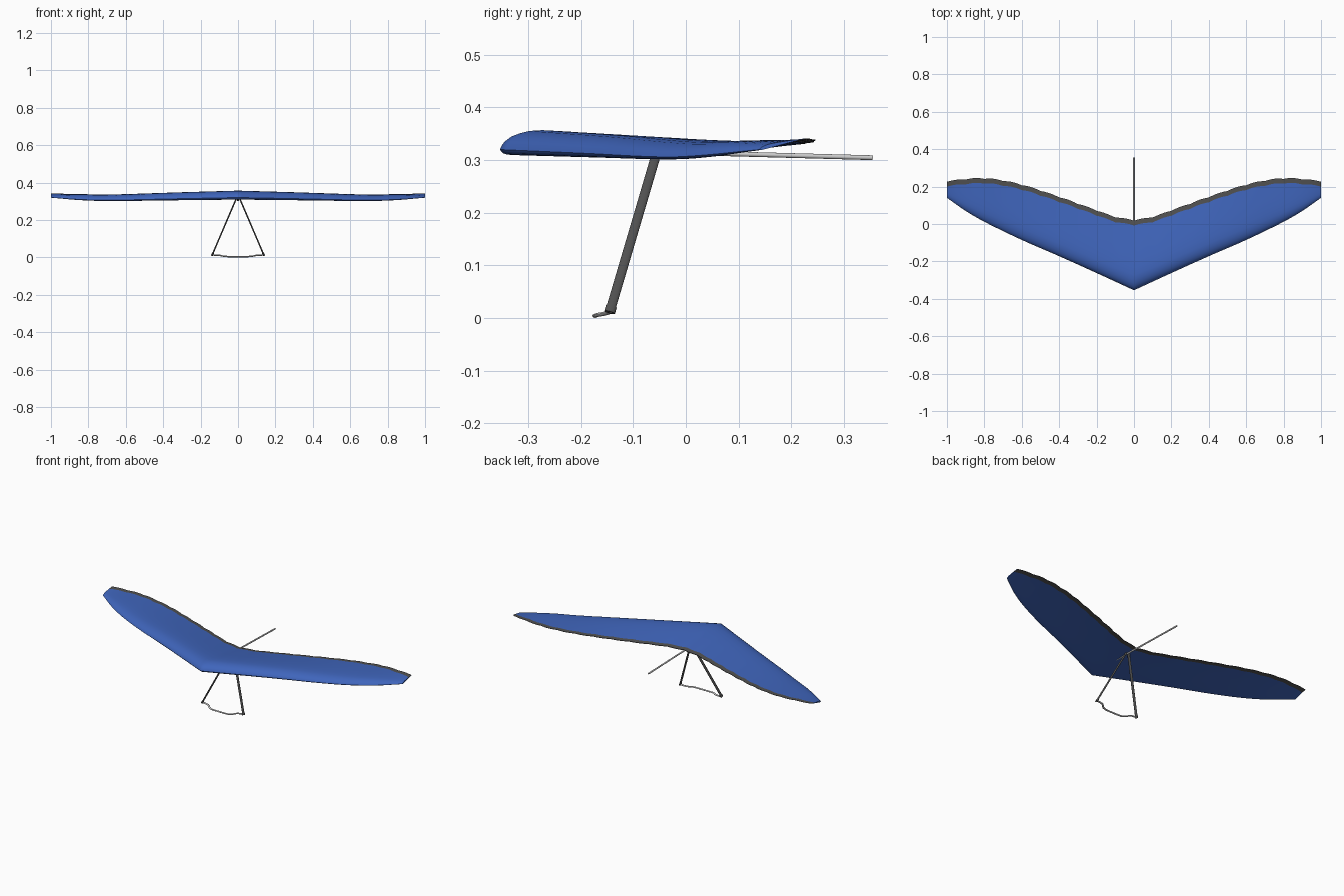
import bpy, bmesh, math
from mathutils import Vector

if "Cube" in bpy.data.objects:
    bpy.data.objects.remove(bpy.data.objects["Cube"])


def material(name, rgb):
    m = bpy.data.materials.new(name)
    m.diffuse_color = (*rgb, 1)
    m.use_nodes = True
    m.node_tree.nodes["Principled BSDF"].inputs["Base Color"].default_value = m.diffuse_color
    return m


BLUE = material("sail_blue", (0.05, 0.13, 0.5))
DARK = material("dark_grey", (0.08, 0.08, 0.08))


def curve(pts, x):
    """Smooth interpolation through (x, value) points."""
    n = len(pts)
    i = 0
    while i < n - 2 and x > pts[i + 1][0]:
        i += 1

    def slope(k):
        a, b = pts[max(k - 1, 0)], pts[min(k + 1, n - 1)]
        return (b[1] - a[1]) / (b[0] - a[0])
    (x0, y0), (x1, y1) = pts[i], pts[i + 1]
    h = x1 - x0
    t = (x - x0) / h
    return ((2*t**3 - 3*t**2 + 1) * y0 + (t**3 - 2*t*t + t) * h * slope(i)
            + (3*t*t - 2*t**3) * y1 + (t**3 - t*t) * h * slope(i + 1))


def loft(name, rings, mats, mat_of=lambda j: 0, angle=40):
    """Skin closed rings of points and cap both ends."""
    bm = bmesh.new()
    rows = [[bm.verts.new(p) for p in r] for r in rings]
    n = len(rows[0])
    for a, b in zip(rows, rows[1:]):
        for j in range(n):
            k = (j + 1) % n
            f = bm.faces.new((a[j], a[k], b[k], b[j]))
            f.material_index = mat_of(j)
    bm.faces.new(rows[0])
    bm.faces.new(rows[-1])
    bmesh.ops.recalc_face_normals(bm, faces=bm.faces)
    me = bpy.data.meshes.new(name)
    bm.to_mesh(me)
    bm.free()
    ob = bpy.data.objects.new(name, me)
    bpy.context.collection.objects.link(ob)
    for m in mats:
        me.materials.append(m)
    bpy.context.view_layer.objects.active = ob
    ob.select_set(True)
    bpy.ops.object.shade_smooth_by_angle(angle=math.radians(angle))
    ob.select_set(False)
    return ob


def tube(name, path, a, b, mats=(), sides=12):
    """Elliptical tube: a = half depth fore and aft, b = half thickness."""
    path = [Vector(p) for p in path]
    rings = []
    for i, p in enumerate(path):
        t = (path[min(i + 1, len(path) - 1)] - path[max(i - 1, 0)]).normalized()
        ref = Vector((0, 1, 0)) if abs(t.y) < 0.9 else Vector((1, 0, 0))
        u = (ref - t * ref.dot(t)).normalized()
        v = t.cross(u)
        rings.append([p + u * a * math.cos(q) + v * b * math.sin(q)
                      for q in (2 * math.pi * k / sides for k in range(sides))])
    return loft(name, rings, mats)


# Sail plan and height curves along the half span
LEAD = [(0, -.354), (.2, -.262), (.4, -.172), (.6, -.085), (.8, .012), (.9, .07), (1, .14)]
TRAIL = [(0, .018), (.1, .035), (.2, .07), (.4, .142), (.6, .207), (.75, .237), (.85, .241), (1, .226)]
NOSE_Z = [(0, .32), (.35, .313), (.7, .306), (.85, .310), (1, .320)]
TAIL_Z = [(0, .318), (.35, .324), (.7, .333), (.85, .338), (1, .341)]
UPPER = [(0, .037), (.35, .031), (.7, .022), (.85, .018), (1, .006)]
# Wing section, upper and lower, as fractions of the upper camber
TOP = [(0, 0), (.02, .36), (.07, .72), (.18, 1), (.4, .88), (.7, .48), (1, .04)]
BOTTOM = [(0, 0), (.015, -.18), (.05, -.27), (.15, -.28), (.4, -.2), (.7, -.1), (1, -.04)]
US = [0, .005, .015, .03, .06, .1, .15, .22, .32, .45, .6, .75, .88]
BAND = 0.026


def station(x):
    s = min(abs(x), 1)
    le, te = curve(LEAD, s), curve(TRAIL, s)
    te += 0.005 * abs(math.sin(s * math.pi * 10))
    nz, tz, h = curve(NOSE_Z, s), curve(TAIL_Z, s), curve(UPPER, s)
    c = te - le
    ub = 1 - BAND / c
    us = [u * ub / .94 for u in US] + [ub, 1]

    def pt(u, prof):
        return (x, le + c * u, nz + (tz - nz) * u + h * curve(prof, u))
    return [pt(u, TOP) for u in reversed(us)] + [pt(u, BOTTOM) for u in us[1:]]


# Sail with a dark trailing band
N = 50
count = len(station(0))
loft("sail", [station(i / N) for i in range(-N, N + 1)], [BLUE, DARK],
     lambda j: 1 if j in (0, count - 2, count - 1) else 0, 50)

# Keel tube running through the sail and out behind
tube("keel", [(0, -.30, .322), (0, .02, .3135), (0, .355, .3045)], .0045, .0045)

# Control frame uprights with their lower fittings
for side, s in (("left", -1), ("right", 1)):
    foot, top = Vector((s * .138, -.144, .013)), Vector((s * .006, -.053, .322))
    tube(side + "_upright", [foot, top], .009, .0038, [DARK])
    tube(side + "_corner_fitting", [foot - (top - foot) * .008, foot + (top - foot) * .03],
         .0105, .0055, [DARK])

# Base bar bent forward in the middle
half = [(.14, -.141, .013), (.115, -.142, .012), (.098, -.145, .011), (.085, -.155, .008),
        (.072, -.167, .006), (.055, -.172, .0045), (.03, -.173, .004)]
tube("base_bar", half + [(-x, y, z) for x, y, z in reversed(half)], .0055, .0038)
